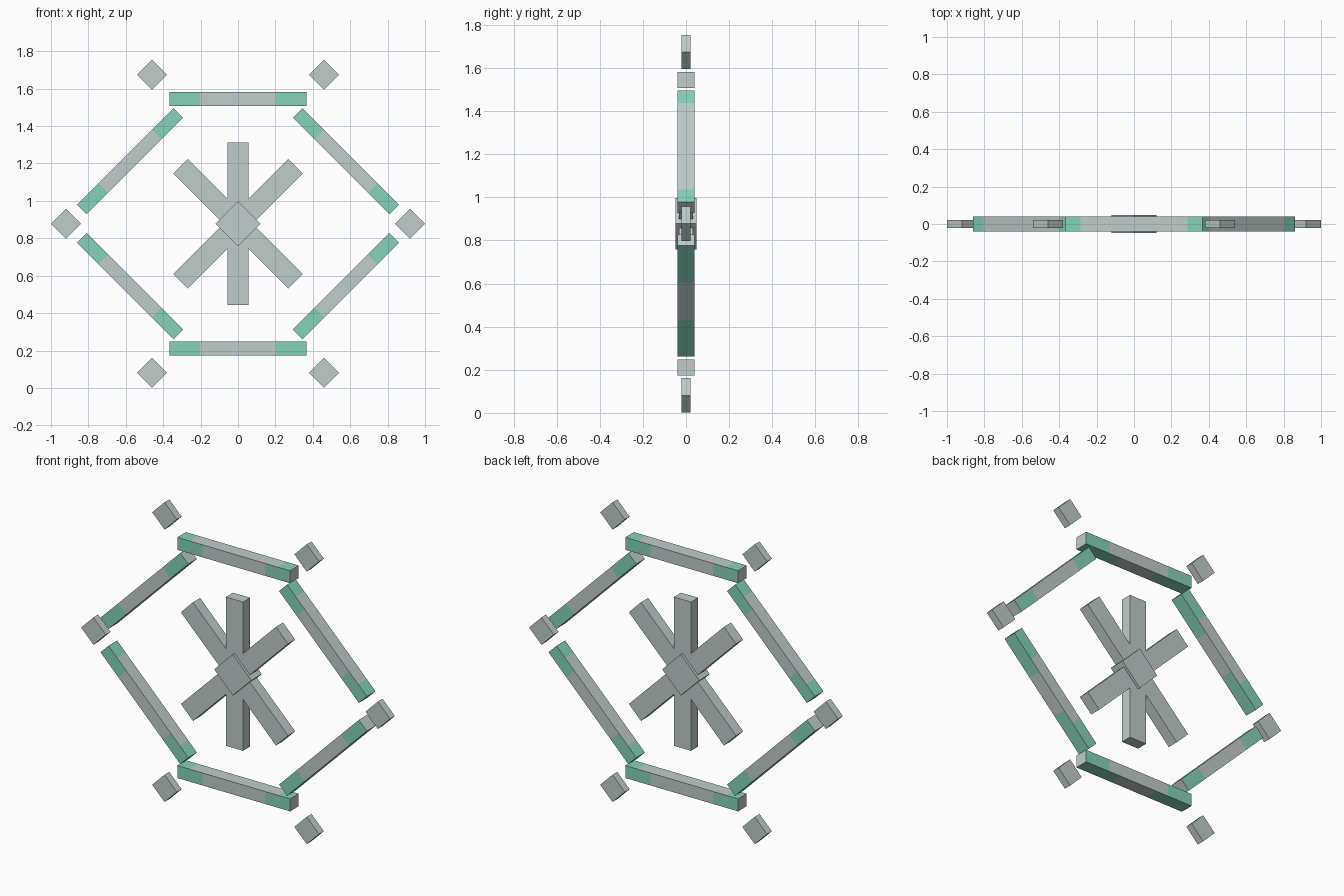
import bpy, bmesh, math
from mathutils import Matrix, Vector

if "Cube" in bpy.data.objects:
    bpy.data.objects.remove(bpy.data.objects["Cube"])

CZ = 0.878                      # height of the emblem's centre
BAR_L, BAR_W, BAR_D = 0.73, 0.073, 0.08


def material(name, rgb):
    m = bpy.data.materials.new(name)
    m.diffuse_color = (*rgb, 1)
    m.use_nodes = True
    m.node_tree.nodes["Principled BSDF"].inputs["Base Color"].default_value = m.diffuse_color
    return m


GREY = material("pale_grey", (0.53, 0.61, 0.60))
GREEN = material("mint_green", (0.24, 0.64, 0.49))


def box(name, size, x=0, z=0, angle=0, ends=None):
    """Box turned about the y axis; ends = green lengths for top, bottom, sides."""
    bm = bmesh.new()
    bmesh.ops.create_cube(bm, size=1)
    bmesh.ops.scale(bm, vec=size, verts=bm.verts)
    if ends:
        half = size[0] / 2
        for e in ends:
            for s in (-1, 1):
                bmesh.ops.bisect_plane(bm, geom=bm.verts[:] + bm.edges[:] + bm.faces[:],
                                       plane_co=(s * (half - e), 0, 0), plane_no=(1, 0, 0))
        bm.normal_update()
        for f in bm.faces:
            n = f.normal
            if abs(n.x) > 0.5:
                continue                      # end caps stay grey
            e = ends[0] if n.z > 0.5 else ends[1] if n.z < -0.5 else ends[2]
            if abs(f.calc_center_median().x) > half - e:
                f.material_index = 1
    me = bpy.data.meshes.new(name)
    bm.to_mesh(me)
    bm.free()
    me.materials.append(GREY)
    if ends:
        me.materials.append(GREEN)
    ob = bpy.data.objects.new(name, me)
    ob.matrix_world = (Matrix.Translation(Vector((x, 0, CZ + z)))
                       @ Matrix.Rotation(math.radians(angle), 4, 'Y'))
    bpy.context.collection.objects.link(ob)
    return ob


# Six-sided frame of separate bars with green ends
tilts = {30: 45, 90: 0, 150: -45, 210: 45, 270: 0, 330: -45}
for i, (a, tilt) in enumerate(tilts.items()):
    r = math.radians(a)
    box(f"frame_bar_{i}", (BAR_L, BAR_D, BAR_W), 0.667 * math.cos(r), 0.667 * math.sin(r),
        tilt, ends=(0.08, BAR_L / 3, 0.163))

# Outer diamonds, one beyond each corner of the frame
for i in range(6):
    r = math.radians(60 * i)
    box(f"corner_diamond_{i}", (0.113, 0.044, 0.113),
        0.92 * math.cos(r), 0.92 * math.sin(r), 45)

# Central star of three crossing arms
for i, tilt in enumerate((90, 45, -45)):
    box(f"star_arm_{i}", (0.87, 0.066, 0.111), angle=tilt)

# Hub diamond over the crossing
box("hub_diamond", (0.17, 0.097, 0.17), angle=45)
